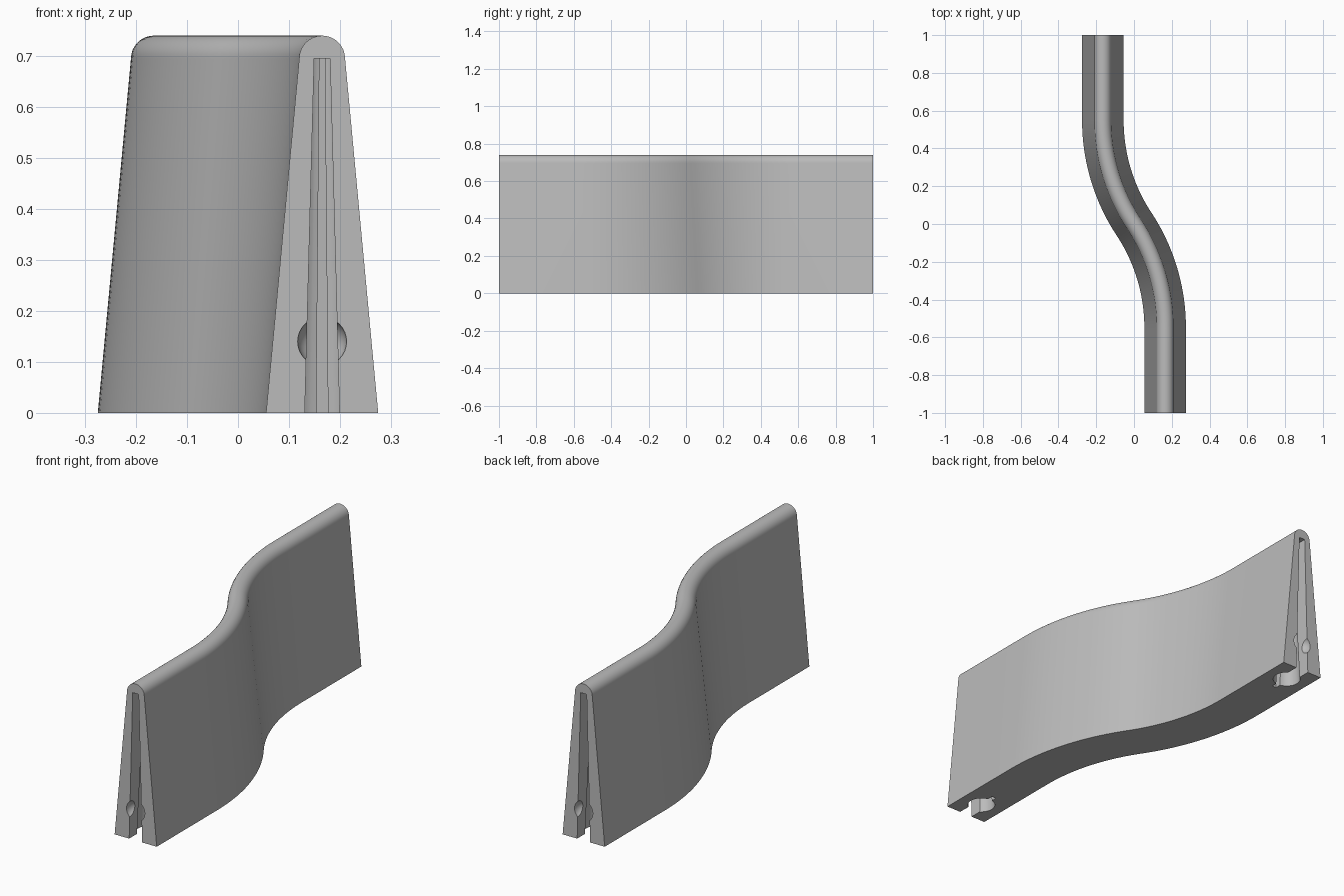
import bpy, bmesh, math

if "Cube" in bpy.data.objects:
    bpy.data.objects.remove(bpy.data.objects["Cube"], do_unlink=True)

HALF_BASE, CAP_R, CAP_Z = 0.11, 0.045, 0.695
OFFSET, BEND_R, BEND_Y = 0.165, 1.0, 0.55
BEND = math.asin(BEND_Y / BEND_R)

concrete = bpy.data.materials.new("concrete_grey")
concrete.use_nodes = True
concrete.diffuse_color = (0.5, 0.5, 0.5, 1)
concrete.node_tree.nodes["Principled BSDF"].inputs["Base Color"].default_value = (0.5, 0.5, 0.5, 1)


def loft(name, rings):
    """Skin closed rings of points into a capped solid."""
    bm = bmesh.new()
    loops = [[bm.verts.new(p) for p in ring] for ring in rings]
    n = len(loops[0])
    for a, b in zip(loops, loops[1:]):
        for i in range(n):
            j = (i + 1) % n
            bm.faces.new((a[i], a[j], b[j], b[i]))
    bm.faces.new(loops[0][::-1])
    bm.faces.new(loops[-1])
    bmesh.ops.recalc_face_normals(bm, faces=bm.faces)
    mesh = bpy.data.meshes.new(name)
    bm.to_mesh(mesh)
    bm.free()
    mesh.materials.append(concrete)
    obj = bpy.data.objects.new(name, mesh)
    bpy.context.collection.objects.link(obj)
    return obj


# Wall cross-section: sloping sides under a round cap
profile = [(HALF_BASE, 0)]
for i in range(17):
    a = math.pi * i / 16
    profile.append((CAP_R * math.cos(a), CAP_Z + CAP_R * math.sin(a)))
profile.append((-HALF_BASE, 0))

# S-shaped path: straight, two tangent arcs, straight; (x, y, heading)
STEPS = 20
front_half = [(OFFSET, -1.0, 0.0)]
for i in range(STEPS + 1):
    a = BEND * i / STEPS
    front_half.append((OFFSET - BEND_R * (1 - math.cos(a)),
                       -BEND_Y + BEND_R * math.sin(a), a))
path = front_half + [(-x, -y, a) for x, y, a in front_half[-2::-1]]

wall = loft("barrier_wall", [
    [(x + u * math.cos(a), y + u * math.sin(a), z) for u, z in profile]
    for x, y, a in path])

# Keyhole outline: neck, round socket, narrow notch (u across, v inward)
SOCKET_V, SOCKET_R, NECK, NOTCH = 0.11, 0.062, 0.034, 0.0115
start, stop = math.asin(NECK / SOCKET_R), math.pi - math.asin(NOTCH / SOCKET_R)
side = [(NECK, -0.2)]
for i in range(13):
    a = start + (stop - start) * i / 12
    side.append((SOCKET_R * math.sin(a), SOCKET_V - SOCKET_R * math.cos(a)))
side.append((NOTCH, 0.2))
keyhole = side + [(-u, v) for u, v in reversed(side)]


def slot_ring(sign, z):
    s = 1 - 0.544 * z / CAP_Z
    return [(sign * (OFFSET + u * s),
             sign * (-1 + SOCKET_V + (v - SOCKET_V) * s), z) for u, v in keyhole]


def cut(cutter):
    cutter.hide_render = True
    cutter.hide_viewport = True
    mod = wall.modifiers.new(cutter.name, 'BOOLEAN')
    mod.operation = 'DIFFERENCE'
    mod.solver = 'EXACT'
    mod.object = cutter
    return cutter


# Tapered slot and round pocket at both ends
cutters = []
for label, sign in (("front", 1), ("back", -1)):
    cutters.append(cut(loft(label + "_slot_cutter",
                            [slot_ring(sign, -0.05), slot_ring(sign, CAP_Z)])))
    bpy.ops.mesh.primitive_uv_sphere_add(segments=32, ring_count=16, radius=0.048,
                                         location=(sign * OFFSET, -sign, 0.14))
    ball = bpy.context.object
    ball.name = label + "_pocket_cutter"
    ball.data.materials.append(concrete)
    cutters.append(cut(ball))

# Bake the cuts, drop the cutters, then smooth the curves
bpy.context.view_layer.update()
baked = bpy.data.meshes.new_from_object(
    wall.evaluated_get(bpy.context.evaluated_depsgraph_get()))
wall.modifiers.clear()
wall.data = baked
for c in cutters:
    bpy.data.objects.remove(c, do_unlink=True)
bpy.ops.object.select_all(action='DESELECT')
wall.select_set(True)
bpy.context.view_layer.objects.active = wall
bpy.ops.object.shade_smooth_by_angle(angle=math.radians(30))
